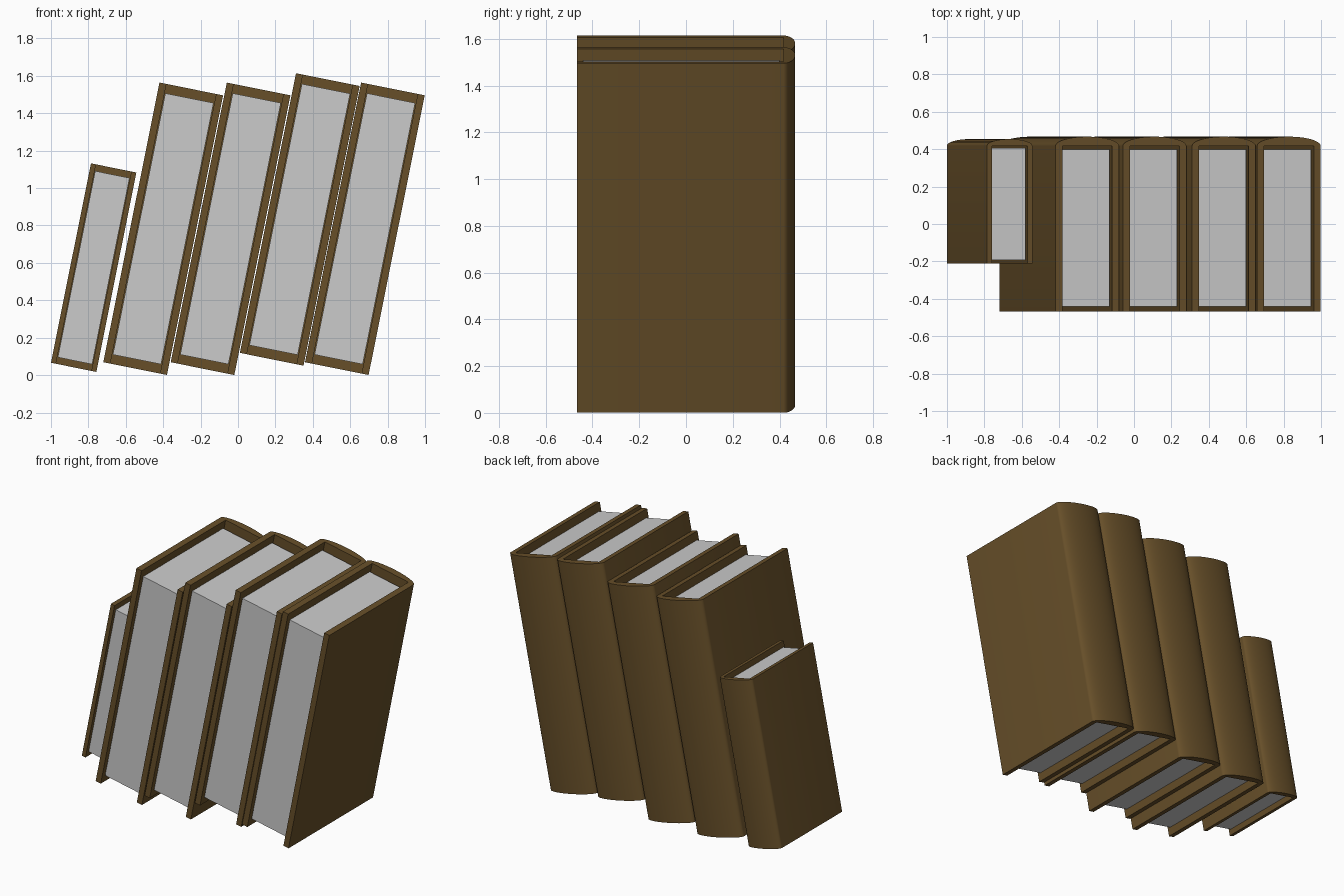
import bpy, bmesh, math

if "Cube" in bpy.data.objects:
    bpy.data.objects.remove(bpy.data.objects["Cube"])

TILT = math.radians(11.35)
W, D, H = 0.347, 0.934, 1.525     # book width, depth, height
T = 0.038                         # cover thickness
BACK = D - 0.05                   # where the rounded spine begins

leather = bpy.data.materials.new("brown_cover")
leather.diffuse_color = (0.135, 0.078, 0.022, 1)
leather.use_nodes = True
leather.node_tree.nodes["Principled BSDF"].inputs["Base Color"].default_value = leather.diffuse_color


def extrude_profile(name, pts, z0, z1, mat=None):
    """Closed xy profile extruded from z0 to z1."""
    bm = bmesh.new()
    face = bm.faces.new([bm.verts.new((x, y, z0)) for x, y in pts])
    res = bmesh.ops.extrude_face_region(bm, geom=[face])
    top = [v for v in res["geom"] if isinstance(v, bmesh.types.BMVert)]
    bmesh.ops.translate(bm, verts=top, vec=(0, 0, z1 - z0))
    bmesh.ops.recalc_face_normals(bm, faces=bm.faces[:])
    me = bpy.data.meshes.new(name)
    bm.to_mesh(me)
    bm.free()
    ob = bpy.data.objects.new(name, me)
    bpy.context.collection.objects.link(ob)
    if mat:
        me.materials.append(mat)
    return ob


def smooth(ob):
    bpy.ops.object.select_all(action='DESELECT')
    ob.select_set(True)
    bpy.context.view_layer.objects.active = ob
    bpy.ops.object.shade_smooth_by_angle(angle=math.radians(35))


def book(i, x, y, z, s=1.0):
    # cover: U-shaped profile with rounded spine, open at the front
    arc = [(W / 2 + W / 2 * math.cos(a), BACK + (D - BACK) * math.sin(a))
           for a in (math.pi * k / 20 for k in range(21))]
    outline = [(W, 0)] + arc + [(0, 0), (T, 0), (T, BACK), (W - T, BACK), (W - T, 0)]
    cover = extrude_profile(f"book_cover_{i}", outline, 0, H, leather)
    smooth(cover)
    # page block, set in from the cover edges
    g = T + 0.004
    pages = extrude_profile(f"book_pages_{i}",
                            [(g, 0.027), (W - g, 0.027), (W - g, BACK - 0.018), (g, BACK - 0.018)],
                            0.05, H - 0.05)
    for ob in (cover, pages):
        ob.location = (x, y, z)
        ob.rotation_euler = (0, TILT, 0)
        ob.scale = (s, s, s)


# bottom left front corner of each leaning book
for i, (x, y, z, s) in enumerate([
        (-1.0, -0.212, 0.066, 0.713),
        (-0.72, -0.467, 0.069, 1),
        (-0.36, -0.467, 0.069, 1),
        (0.01, -0.467, 0.119, 1),
        (0.358, -0.467, 0.069, 1)], 1):
    book(i, x, y, z, s)
